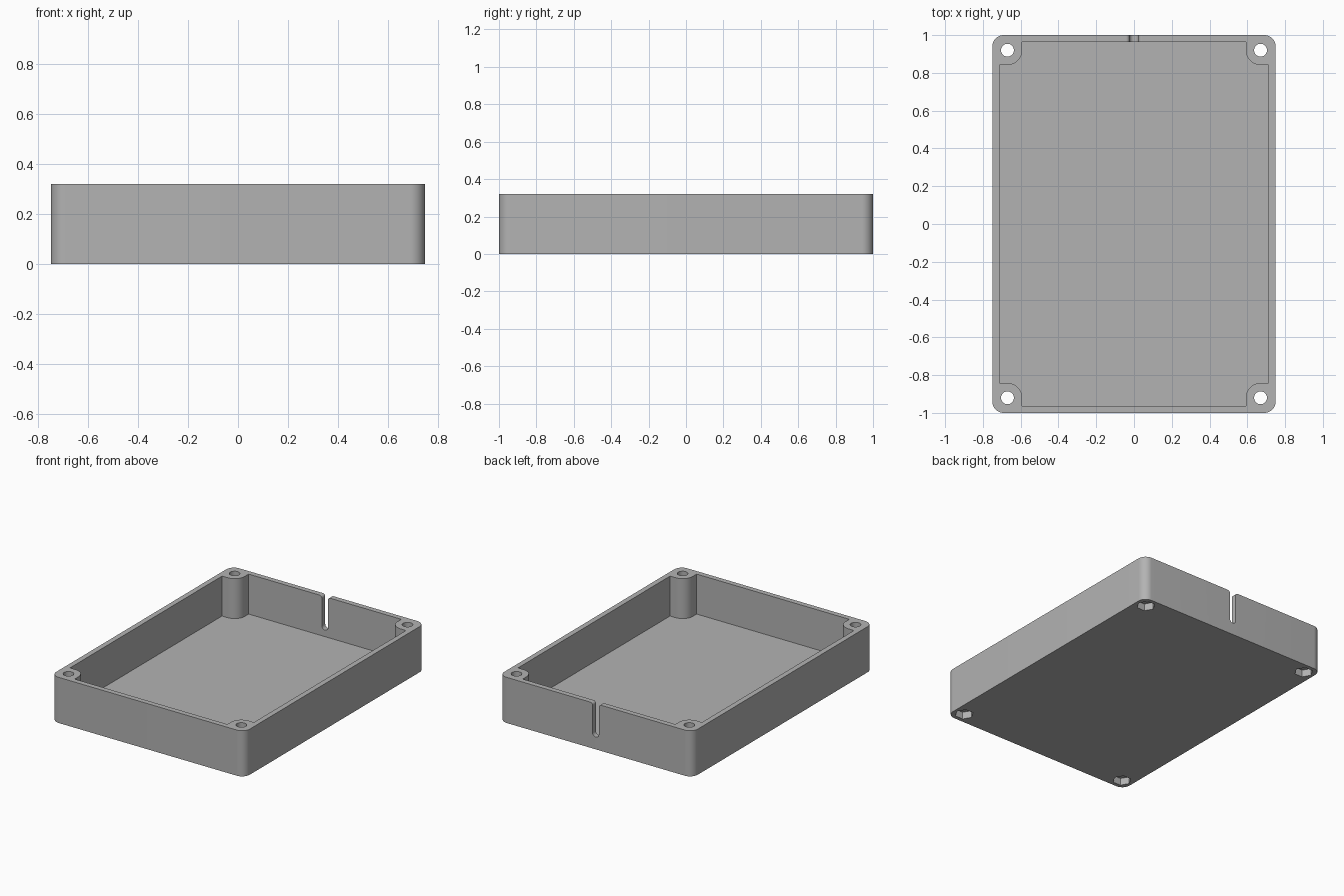
import bpy, bmesh, math
from mathutils import Matrix

if "Cube" in bpy.data.objects:
    bpy.data.objects.remove(bpy.data.objects["Cube"])

W, L, H = 0.75, 1.0, 0.32            # half width, half length, height
FLOOR, WALL, CORNER = 0.04, 0.037, 0.06
BX, BY, BOSS = 0.67, 0.92, 0.078     # screw boss centre and radius
SLOT, FILLET, SLOT_Z = 0.024, 0.018, 0.11


def arc(cx, cy, r, a0, a1, n=12):
    """Points along an arc, angles in degrees."""
    return [(cx + r * math.cos(math.radians(a0 + (a1 - a0) * i / n)),
             cy + r * math.sin(math.radians(a0 + (a1 - a0) * i / n)))
            for i in range(n + 1)]


def four_corners(quarter):
    """Mirror a first-quadrant, counter-clockwise point run into a closed outline."""
    flip = quarter[::-1]
    return (quarter + [(-x, y) for x, y in flip]
            + [(-x, -y) for x, y in quarter] + [(x, -y) for x, y in flip])


def prism(name, outline, z0, z1, matrix=Matrix()):
    """Extrude an outline from z0 to z1."""
    bm = bmesh.new()
    face = bm.faces.new([bm.verts.new((x, y, z0)) for x, y in outline])
    ext = bmesh.ops.extrude_face_region(bm, geom=[face])
    verts = [v for v in ext["geom"] if isinstance(v, bmesh.types.BMVert)]
    bmesh.ops.translate(bm, verts=verts, vec=(0, 0, z1 - z0))
    bm.transform(matrix)
    bmesh.ops.recalc_face_normals(bm, faces=bm.faces)
    mesh = bpy.data.meshes.new(name)
    bm.to_mesh(mesh)
    bm.free()
    obj = bpy.data.objects.new(name, mesh)
    bpy.context.collection.objects.link(obj)
    return obj


# Enclosure body with rounded vertical corners
body = prism("enclosure_body", four_corners(arc(W - CORNER, L - CORNER, CORNER, 0, 90)), 0, H)
grey = bpy.data.materials.new("light grey plastic")
grey.diffuse_color = (0.45, 0.45, 0.45, 1)
grey.use_nodes = True
grey.node_tree.nodes["Principled BSDF"].inputs["Base Color"].default_value = grey.diffuse_color
body.data.materials.append(grey)

# Cavity, leaving a rounded screw boss in each corner
ix, iy = W - WALL, L - WALL
quarter = [(ix, BY - BOSS)] + arc(BX, BY, BOSS, 270, 180) + [(BX - BOSS, iy)]
cutters = [prism("cavity_cutter", four_corners(quarter), FLOOR, H + 0.1)]

# Screw holes with hexagonal nut pockets underneath
for sx in (-1, 1):
    for sy in (-1, 1):
        x, y = sx * BX, sy * BY
        cutters.append(prism("screw_hole_cutter", arc(x, y, 0.034, 0, 360, 32)[:-1], -0.1, H + 0.1))
        cutters.append(prism("nut_pocket_cutter", arc(x, y, 0.061, 0, 360, 6)[:-1], -0.1, 0.05))

# Cable slot in the back wall: round bottom, flared rounded mouth
side = SLOT + FILLET
slot = (arc(0, SLOT_Z, SLOT, 180, 360, 16)
        + arc(side, H - FILLET, FILLET, 180, 90, 8)
        + [(side, H + 0.1), (-side, H + 0.1)]
        + arc(-side, H - FILLET, FILLET, 90, 0, 8))
cutters.append(prism("cable_slot_cutter", slot, -L - 0.1, -L + WALL + 0.05,
                     Matrix.Rotation(math.pi / 2, 4, "X")))

# Cut everything out of the body
for c in cutters:
    c.hide_render = True
    mod = body.modifiers.new(c.name, "BOOLEAN")
    mod.object, mod.operation, mod.solver = c, "DIFFERENCE", "EXACT"
    bpy.context.view_layer.objects.active = body
    bpy.ops.object.modifier_apply(modifier=mod.name)
    bpy.data.objects.remove(c)

# Smooth the curved walls, keep the edges sharp
body.select_set(True)
bpy.ops.object.shade_smooth_by_angle(angle=math.radians(30))
